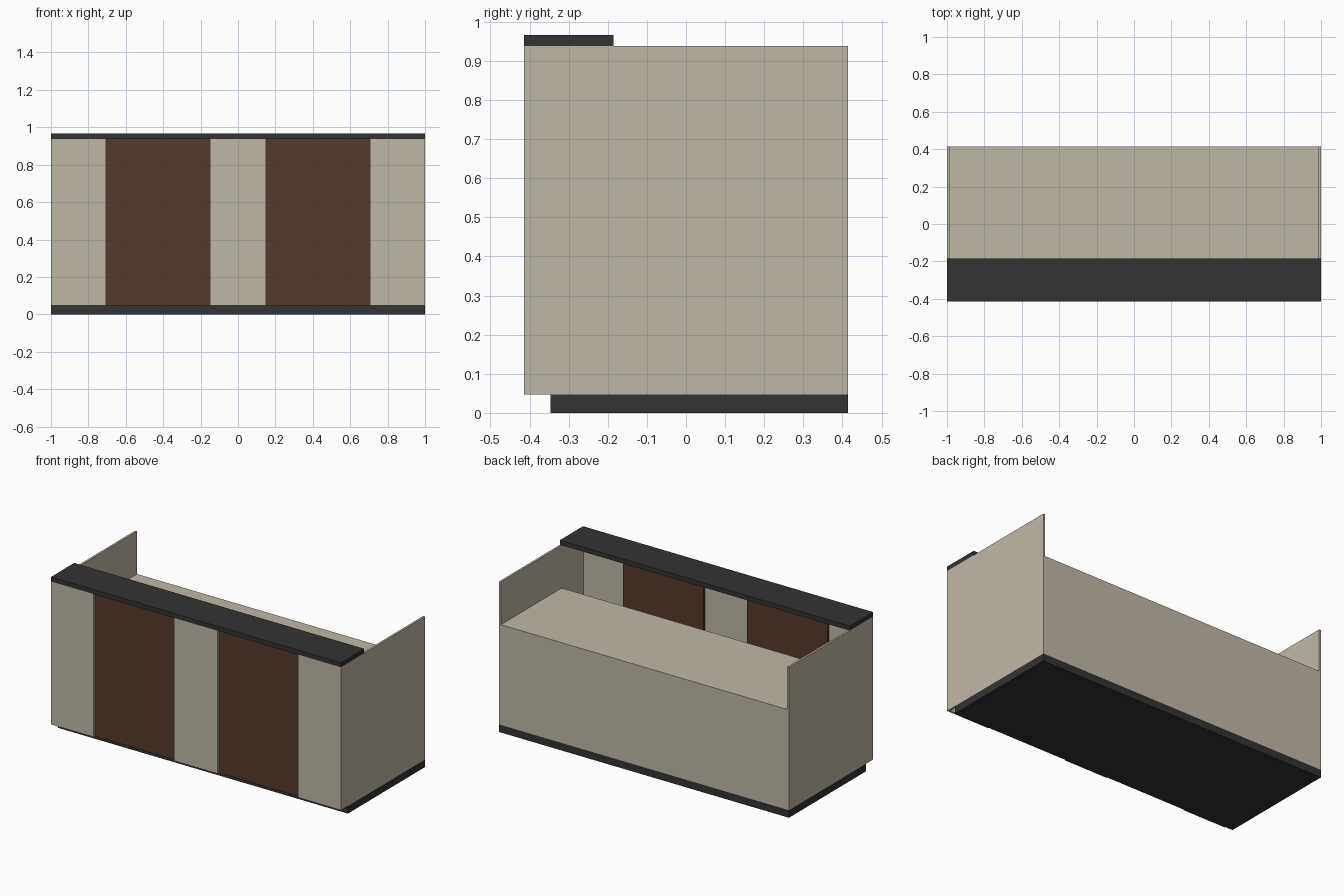
import bpy

if "Cube" in bpy.data.objects:
    bpy.data.objects.remove(bpy.data.objects["Cube"])


def material(name, rgb):
    m = bpy.data.materials.new(name)
    m.diffuse_color = (*rgb, 1.0)
    m.use_nodes = True
    m.node_tree.nodes["Principled BSDF"].inputs["Base Color"].default_value = m.diffuse_color
    return m


BEIGE = material("beige laminate", (0.527, 0.479, 0.392))
BROWN = material("dark brown wood", (0.093, 0.042, 0.025))
BLACK = material("charcoal", (0.033, 0.033, 0.033))


def box(name, x, y, z, mat):
    """Box from (min, max) ranges on each axis."""
    centre = [(a + b) / 2 for a, b in (x, y, z)]
    bpy.ops.mesh.primitive_cube_add(size=1, location=centre)
    ob = bpy.context.object
    ob.name = name
    ob.scale = [b - a for a, b in (x, y, z)]
    bpy.ops.object.transform_apply(location=False, rotation=False, scale=True)
    ob.data.materials.append(mat)
    return ob


T = 0.013                      # panel thickness
F, B = -0.414, 0.414           # front and back of the desk
Z0, Z1, ZD = 0.047, 0.938, 0.672  # plinth top, counter underside, desk top

# Recessed plinth and raised counter
box("plinth", (-1, 1), (-0.346, B), (0, Z0), BLACK)
box("counter_top", (-1, 1), (F, -0.185), (Z1, 0.966), BLACK)

# Side panels
for name, s in (("left", -1), ("right", 1)):
    x = sorted((s, s * (1 - T)))
    box(name + "_side_panel", x, (F + T, B), (Z0, Z1), BEIGE)

# Front: beige panels with brown panels set back between them
for name, x in (("left", (-1, -0.705)), ("middle", (-0.15, 0.15)), ("right", (0.705, 1))):
    box(name + "_front_panel", x, (F, F + T), (Z0, Z1), BEIGE)
for name, x in (("left", (-0.705, -0.15)), ("right", (0.15, 0.705))):
    box(name + "_inset_panel", x, (F + T, F + 2 * T), (Z0, Z1), BROWN)

# Work surface and back panel
box("work_surface", (-1 + T, 1 - T), (-0.185, B - T), (ZD - T, ZD), BEIGE)
box("back_panel", (-1 + T, 1 - T), (B - T, B), (Z0, ZD), BEIGE)
